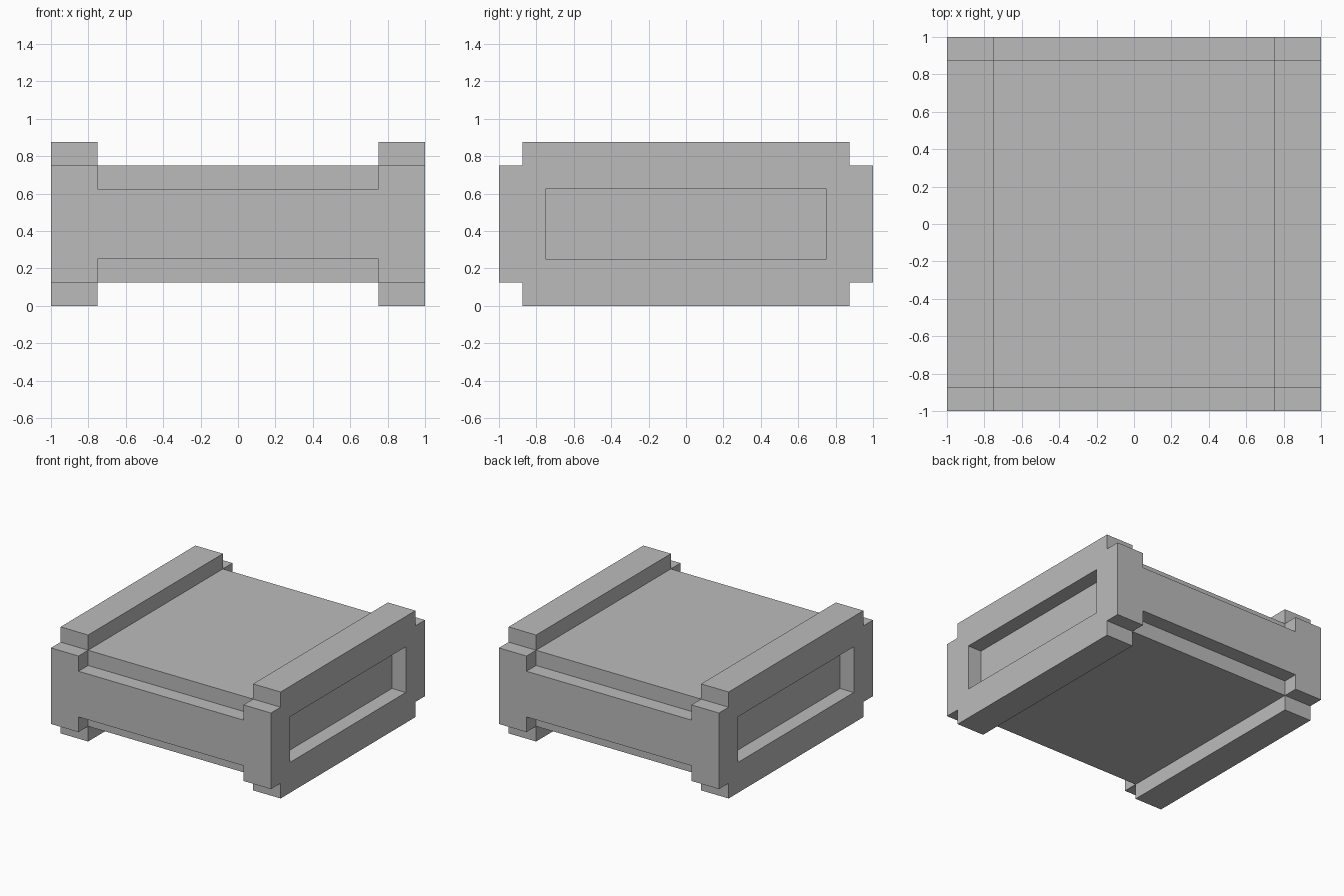
import bpy
import bmesh
from mathutils import Matrix, Vector

default = bpy.data.objects.get("Cube")
if default:
    bpy.data.objects.remove(default, do_unlink=True)

# Main dimensions, in eighth-unit steps
U = 0.125
HEIGHT = 7 * U
MID = HEIGHT / 2

grey = bpy.data.materials.new("plain grey")
grey.use_nodes = True
colour = (0.5, 0.5, 0.5, 1.0)
grey.diffuse_color = colour
grey.node_tree.nodes["Principled BSDF"].inputs["Base Color"].default_value = colour


def box(name, centre, size):
    """Add a box object from its centre and full size."""
    bm = bmesh.new()
    place = Matrix.Translation(Vector(centre)) @ Matrix.Diagonal((*size, 1))
    bmesh.ops.create_cube(bm, size=1, matrix=place)
    mesh = bpy.data.meshes.new(name)
    bm.to_mesh(mesh)
    bm.free()
    obj = bpy.data.objects.new(name, mesh)
    bpy.context.scene.collection.objects.link(obj)
    return obj


# Solid block that the crate is carved from
crate = box("crate", (0, 0, MID), (2, 2, HEIGHT))
crate.data.materials.append(grey)

cutters = []
for s in (-1, 1):
    # Broad channel between the rails, on the top and the bottom
    cutters.append(box("channel_cutter", (0, 0, MID + s * (MID - U + 0.5)),
                       (12 * U, 3, 1)))
    # Shallow recess in each side
    cutters.append(box("side_recess_cutter", (s * (1 - U + 0.5), 0, MID),
                       (1, 12 * U, 3 * U)))
    for t in (-1, 1):
        # Step at the ends of the rails
        cutters.append(box("rail_step_cutter",
                           (0, t * (1 - U + 0.5), MID + s * (MID - U + 0.5)),
                           (3, 1, 1)))
        # Lowered edge of each end panel, between the corner posts
        cutters.append(box("end_step_cutter",
                           (0, t * (1 - U + 0.5), MID + s * (MID - 2 * U + 0.5)),
                           (12 * U, 1, 1)))

for cutter in cutters:
    cutter.hide_render = True
    cut = crate.modifiers.new(cutter.name, "BOOLEAN")
    cut.operation = "DIFFERENCE"
    cut.solver = "EXACT"
    cut.object = cutter

# Bake the cuts, then drop the cutters
bpy.context.view_layer.update()
depsgraph = bpy.context.evaluated_depsgraph_get()
carved = bpy.data.meshes.new_from_object(crate.evaluated_get(depsgraph))
crate.modifiers.clear()
crate.data = carved
for cutter in cutters:
    bpy.data.objects.remove(cutter, do_unlink=True)

# Merge coplanar leftovers into clean flat faces
bm = bmesh.new()
bm.from_mesh(carved)
bmesh.ops.remove_doubles(bm, verts=bm.verts, dist=0.0001)
bmesh.ops.dissolve_limit(bm, angle_limit=0.01, verts=bm.verts, edges=bm.edges)
for face in bm.faces:
    face.material_index = 0
    face.smooth = False
bm.to_mesh(carved)
bm.free()
if not carved.materials:
    carved.materials.append(grey)
